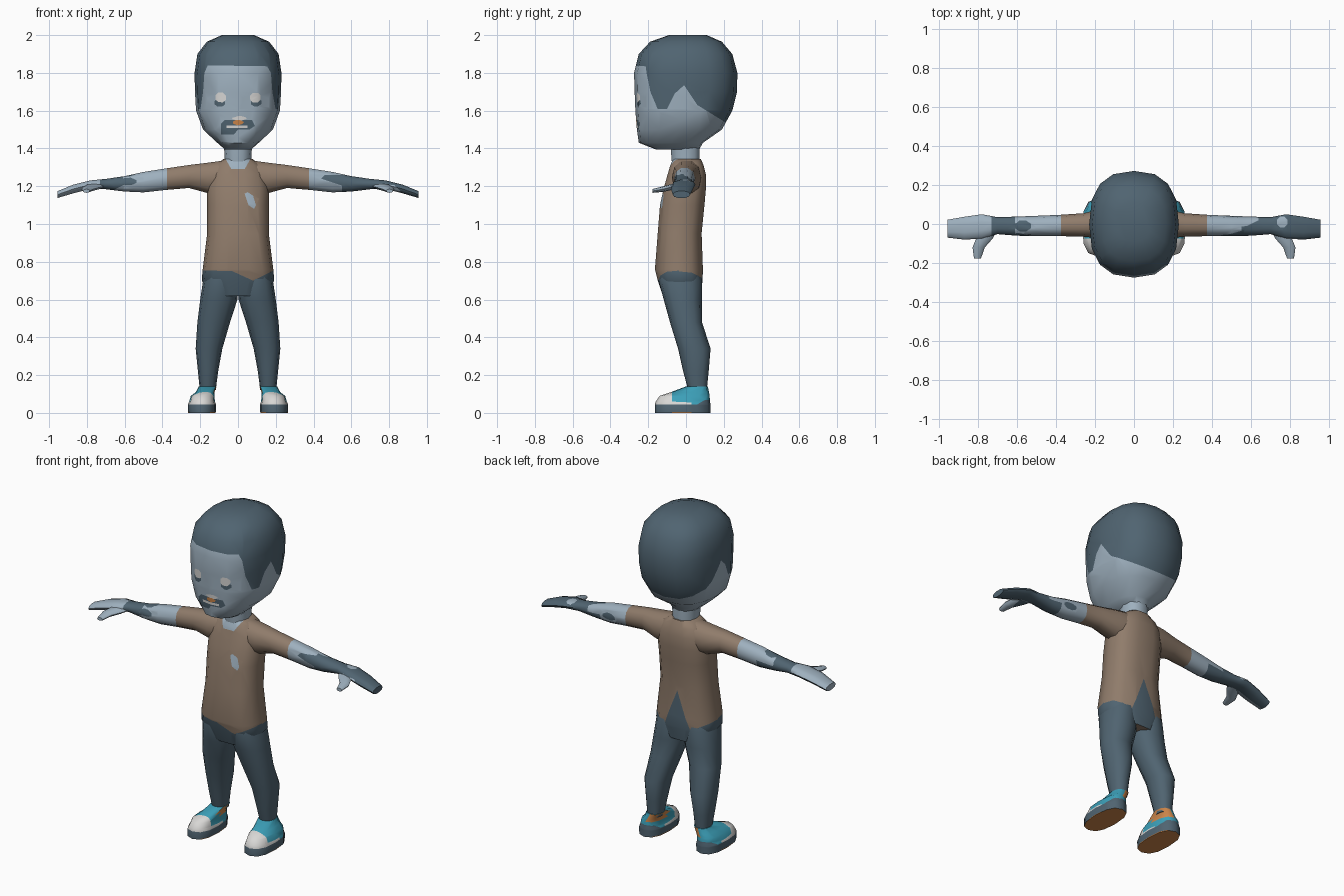
import bpy, bmesh, math
from mathutils import Vector

if "Cube" in bpy.data.objects:
    bpy.data.objects.remove(bpy.data.objects["Cube"])

# ---- colours
PALETTE = {"skin": (158, 176, 190), "slate": (80, 100, 113), "brown": (144, 124, 107),
           "white": (216, 215, 213), "teal": (60, 160, 185), "orange": (205, 134, 74)}
NAMES = list(PALETTE)
MATS = []
for name, rgb in PALETTE.items():
    m = bpy.data.materials.new(name)
    m.diffuse_color = [((c / 255 + 0.055) / 1.055) ** 2.4 for c in rgb] + [1]
    m.use_nodes = True
    m.node_tree.nodes["Principled BSDF"].inputs["Base Color"].default_value = m.diffuse_color
    MATS.append(m)

PLANE = {"x": (1, 2), "y": (0, 2), "z": (0, 1)}


def place(axis, t, u, v):
    p = [t, t, t]
    a, b = PLANE[axis]
    p[a], p[b] = u, v
    return p


def loft(name, axis, rings, color, sides=12, power=2.3, sign=1):
    """Skin superellipse rings (t, u0, u1, v0, v1) along an axis; sign mirrors x."""
    bm = bmesh.new()
    loops = []
    for t, u0, u1, v0, v1 in rings:
        loop = []
        for i in range(sides):
            a = 2 * math.pi * i / sides
            c, s = math.cos(a), math.sin(a)
            u = math.copysign(abs(c) ** (2 / power), c)
            v = math.copysign(abs(s) ** (2 / power), s)
            p = place(axis, t, (u0 + u1) / 2 + u * (u1 - u0) / 2,
                      (v0 + v1) / 2 + v * (v1 - v0) / 2)
            loop.append(bm.verts.new((p[0] * sign, p[1], p[2])))
        loops.append(loop)
    for a, b in zip(loops, loops[1:]):
        for i in range(sides):
            j = (i + 1) % sides
            bm.faces.new((a[i], a[j], b[j], b[i]))
    bm.faces.new(loops[0])
    bm.faces.new(loops[-1])
    bmesh.ops.recalc_face_normals(bm, faces=bm.faces)
    for f in bm.faces:
        f.material_index = NAMES.index(color)
    me = bpy.data.meshes.new(name)
    bm.to_mesh(me)
    bm.free()
    for m in MATS:
        me.materials.append(m)
    ob = bpy.data.objects.new(name, me)
    bpy.context.collection.objects.link(ob)
    return ob


def inside(u, v, poly):
    hit = False
    for (a, b), (c, d) in zip(poly, poly[1:] + poly[:1]):
        if (b > v) != (d > v) and u < a + (v - b) * (c - a) / (d - b):
            hit = not hit
    return hit


def paint(ob, color, axis, poly, side=0):
    """Cut an outline into the surface along an axis and colour the faces inside it."""
    k = "xyz".index(axis)
    a, b = PLANE[axis]
    bm = bmesh.new()
    bm.from_mesh(ob.data)
    bm.normal_update()

    def faces_on_side():
        return [f for f in bm.faces if side == 0 or f.normal[k] * side > 0.02]

    for p, q in zip(poly, poly[1:] + poly[:1]):
        near = []
        for f in faces_on_side():
            us, vs = [w.co[a] for w in f.verts], [w.co[b] for w in f.verts]
            if (min(us) < max(p[0], q[0]) + 1e-4 and max(us) > min(p[0], q[0]) - 1e-4 and
                    min(vs) < max(p[1], q[1]) + 1e-4 and max(vs) > min(p[1], q[1]) - 1e-4):
                near.append(f)
        if not near:
            continue
        geom = near + list({e for f in near for e in f.edges}) + list({w for f in near for w in f.verts})
        bmesh.ops.bisect_plane(bm, geom=geom, dist=1e-4, plane_co=Vector(place(axis, 0, *p)),
                               plane_no=Vector(place(axis, 0, p[1] - q[1], q[0] - p[0])) *
                               Vector([0 if i == k else 1 for i in range(3)]).length)
        bm.normal_update()
    for f in faces_on_side():
        c = f.calc_center_median()
        if inside(c[a], c[b], poly):
            f.material_index = NAMES.index(color)
    bm.to_mesh(ob.data)
    bm.free()


def blob(u, v, ru, rv, n=8):
    return [(u + ru * math.cos(2 * math.pi * (i + .5) / n),
             v + rv * math.sin(2 * math.pi * (i + .5) / n)) for i in range(n)]


def box(u0, u1, v0, v1):
    return [(u0, v0), (u1, v0), (u1, v1), (u0, v1)]


# ---- head: skin, side hairline, then the face opening
head = loft("head", "z", [
    (1.395, -.07, .07, -.16, .07), (1.43, -.11, .11, -.25, .09), (1.5, -.185, .185, -.26, .19),
    (1.6, -.222, .222, -.268, .245), (1.7, -.228, .228, -.272, .27), (1.8, -.23, .23, -.275, .272),
    (1.9, -.215, .215, -.25, .245), (1.965, -.165, .165, -.19, .19), (2.0, -.085, .085, -.09, .11)],
    "skin", 16, 2.5)
paint(head, "slate", "x", [(-.4, 1.61), (-.1, 1.61), (-.06, 1.69), (-.01, 1.735), (.06, 1.63),
                           (.23, 1.525), (.4, 1.5), (.4, 2.1), (-.4, 2.1)])
paint(head, "skin", "y", [(-.205, 1.5), (.205, 1.5), (.2, 1.6), (.182, 1.7), (.175, 1.8), (.155, 1.835),
                          (-.16, 1.84), (-.178, 1.8), (-.185, 1.7), (-.2, 1.6)], -1)
# eyes with shaded lower lids
for s in (-1, 1):
    paint(head, "slate", "y", blob(s * .096, 1.643, .03, .024), -1)
    paint(head, "white", "y", blob(s * .092, 1.67, .03, .028), -1)
# moustache, mouth and nose tip
paint(head, "slate", "y", [(-.09, 1.475), (-.02, 1.475), (0, 1.5), (.06, 1.5), (.09, 1.52), (.075, 1.55),
                           (-.07, 1.55), (-.09, 1.53)], -1)
paint(head, "white", "y", box(-.06, .05, 1.508, 1.522), -1)
paint(head, "orange", "y", blob(0, 1.537, .03, .014), -1)
paint(head, "white", "y", blob(.005, 1.56, .04, .012), -1)

loft("neck", "z", [(1.28, -.07, .07, -.07, .07), (1.34, -.07, .07, -.08, .075),
                   (1.43, -.075, .075, -.085, .075)], "skin", 10)

# ---- torso: shirt with a jagged hem over the trousers
torso = loft("torso", "z", [
    (.62, -.13, .13, -.125, .08), (.7, -.192, .192, -.152, .09), (.76, -.187, .187, -.167, .092),
    (.95, -.163, .163, -.152, .085), (1.1, -.163, .163, -.14, .1), (1.19, -.165, .165, -.12, .108),
    (1.26, -.15, .15, -.1, .108), (1.31, -.125, .125, -.085, .095), (1.345, -.075, .075, -.07, .08)],
    "brown", 14, 2.6)
paint(torso, "slate", "y", [(-.3, .5), (.3, .5), (.3, .755), (.19, .755), (.08, .70), (-.03, .75),
                            (-.19, .755), (-.3, .755)], -1)
paint(torso, "slate", "y", [(-.3, .5), (.3, .5), (.3, .755), (.19, .75), (.085, .7), (0, .92),
                            (-.085, .7), (-.19, .75), (-.3, .755)], 1)
paint(torso, "skin", "y", [(-.035, 1.29), (.035, 1.29), (.075, 1.36), (-.075, 1.36)], -1)
paint(torso, "skin", "y", [(.035, 1.16), (.055, 1.1), (.085, 1.08), (.095, 1.1), (.08, 1.15), (.05, 1.17)], -1)

for side, s in (("right", -1), ("left", 1)):
    # ---- arm with short sleeve, and hand
    arm = loft(side + "_arm", "x", [
        (.04, -.075, .085, 1.15, 1.345), (.16, -.075, .08, 1.16, 1.328), (.26, -.065, .055, 1.188, 1.315),
        (.38, -.062, .047, 1.178, 1.297), (.5, -.062, .042, 1.165, 1.278), (.6, -.06, .038, 1.17, 1.255),
        (.7, -.052, .035, 1.183, 1.24), (.78, -.075, .05, 1.185, 1.232), (.87, -.08, .037, 1.162, 1.21),
        (.955, -.07, .022, 1.137, 1.175)], "brown", 10, 2.3, s)
    thumb = loft(side + "_thumb", "y", [
        (-.03, .70, .79, 1.188, 1.215), (-.075, .725, .81, 1.18, 1.212), (-.12, .765, .828, 1.17, 1.2),
        (-.178, .785, .82, 1.165, 1.185)], "skin", 8, 2.3, s)
    paint(arm, "skin", "y", box(*sorted((s * .375, s * 1.1)), 1, 1.5))

    # painted forearm patches
    if s > 0:
        paint(arm, "slate", "y", box(.55, 1.1, 1, 1.5))
        paint(arm, "skin", "z", [(.5, -.02), (.58, -.01), (.64, .02), (.62, .1), (.5, .1)], 1)
        paint(arm, "slate", "y", [(.44, 1.24), (.5, 1.22), (.56, 1.2), (.56, 1.26), (.46, 1.26)], -1)
        paint(arm, "slate", "y", blob(.49, 1.22, .045, .022), 1)
        paint(arm, "skin", "y", [(.72, 1.19), (.8, 1.15), (.86, 1.175), (.83, 1.205), (.75, 1.215)], -1)
        paint(arm, "skin", "z", blob(.76, .01, .03, .03), 1)
        paint(thumb, "slate", "z", box(.7, .78, -.11, 0), -1)
    else:
        paint(arm, "slate", "y", box(-.73, -.61, 1, 1.5))
        paint(arm, "slate", "z", box(-1.1, -.5, -.2, .2), -1)
        paint(arm, "skin", "y", [(-.75, 1.1), (-.38, 1.1), (-.38, 1.25), (-.6, 1.21), (-.64, 1.19)], -1)
        paint(arm, "slate", "y", blob(-.58, 1.225, .045, .02), -1)
        paint(arm, "slate", "z", blob(-.57, -.01, .045, .03), 1)
        paint(arm, "skin", "y", box(-1.1, -.73, 1, 1.5), -1)

    # ---- trouser leg
    loft(side + "_leg", "z", [
        (.12, .118, .202, .012, .11), (.22, .105, .212, -.015, .12), (.34, .083, .224, -.042, .13),
        (.48, .042, .215, -.085, .085), (.6, .003, .2, -.118, .084), (.7, 0, .185, -.145, .085),
        (.74, .01, .17, -.14, .075)], "slate", 12, 2.3, s)

    # ---- shoe: dark sole edge, orange underside, teal upper, white toe cap
    shoe = loft(side + "_shoe", "z", [
        (0, .118, .265, -.165, .13), (.045, .116, .266, -.165, .13), (.06, .122, .258, -.16, .127),
        (.09, .125, .25, -.14, .125), (.108, .125, .225, -.085, .122), (.14, .113, .207, 0, .116)],
        "teal", 12, 2.5, s)
    paint(shoe, "white", "x", box(-.3, -.075, .045, .2))
    paint(shoe, "white", "x", [(-.075, .045), (.03, .045), (.03, .055), (-.075, .06)])
    paint(shoe, "slate", "x", [(.05, .04), (.2, .04), (.2, .075), (.1, .068)])
    paint(shoe, "slate", "x", box(-.3, .3, -.1, .045))
    paint(shoe, "orange", "z", box(-.5, .5, -.5, .5), -1)
    paint(shoe, "slate", "x", box(-.3, .3, .004, .045))

# ---- smooth shading with crisp creases
bpy.ops.object.select_all(action="DESELECT")
for ob in bpy.context.scene.objects:
    ob.select_set(True)
    bpy.context.view_layer.objects.active = ob
bpy.ops.object.shade_smooth_by_angle(angle=math.radians(50))
